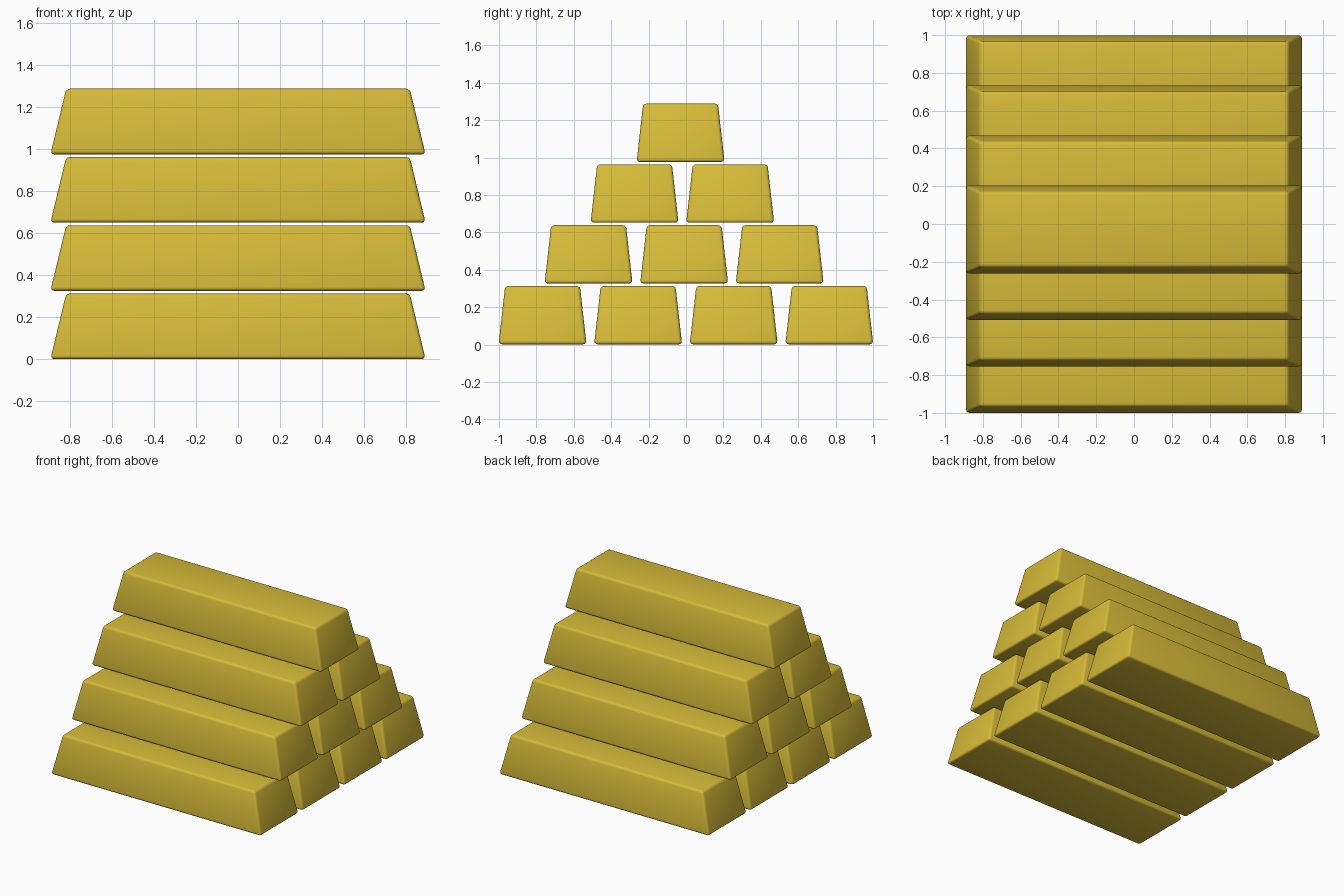
import bpy, bmesh

if "Cube" in bpy.data.objects:
    bpy.data.objects.remove(bpy.data.objects["Cube"])

HEIGHT = 0.312
ROW_STEP = 0.325
BAR_STEP = 0.511

gold = bpy.data.materials.new("gold")
gold.diffuse_color = (0.68, 0.50, 0.04, 1)
gold.use_nodes = True
gold.node_tree.nodes["Principled BSDF"].inputs["Base Color"].default_value = gold.diffuse_color


def make_bar(name, y, z):
    # tapered ingot: cube with a smaller top face
    bm = bmesh.new()
    bmesh.ops.create_cube(bm, size=2)
    for v in bm.verts:
        top = v.co.z > 0
        v.co.x *= 0.818 if top else 0.893
        v.co.y *= 0.2 if top else 0.235
        v.co.z = HEIGHT if top else 0
    # soft rounded edges
    bmesh.ops.bevel(bm, geom=bm.edges[:], offset=0.018, segments=3,
                    profile=0.5, affect='EDGES')
    mesh = bpy.data.meshes.new(name)
    bm.to_mesh(mesh)
    bm.free()
    mesh.materials.append(gold)
    bar = bpy.data.objects.new(name, mesh)
    bar.location = (0, y, z)
    bpy.context.collection.objects.link(bar)
    bpy.context.view_layer.objects.active = bar
    bar.select_set(True)
    bpy.ops.object.shade_smooth_by_angle(angle=0.7)
    bar.select_set(False)


# pyramid stack: 4, 3, 2, 1 bars
for row in range(4):
    for i in range(4 - row):
        y = -0.767 + row * 0.246 + i * BAR_STEP
        make_bar(f"gold_bar_{row + 1}_{i + 1}", y, 0.002 + row * ROW_STEP)
